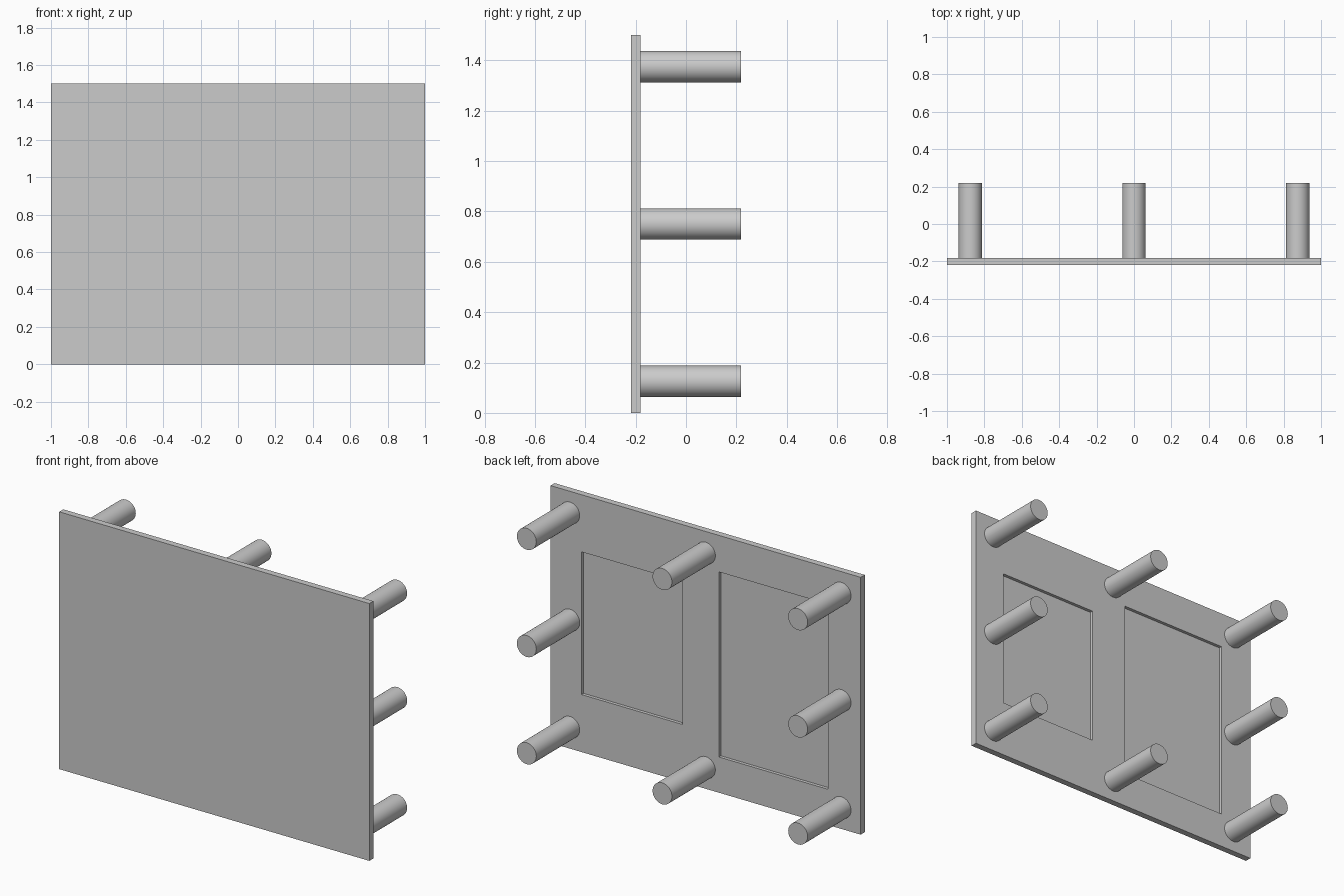
import bpy
from math import pi

cube = bpy.data.objects.get("Cube")
if cube:
    bpy.data.objects.remove(cube, do_unlink=True)

GREY = (0.6, 0.6, 0.6, 1.0)
FRONT, BACK, END = -0.2187, -0.1812, 0.2187   # panel faces and post ends, in y
POCKET_DEPTH = 0.0188
HEIGHT = 1.5

grey = bpy.data.materials.new("plain_grey")
grey.diffuse_color = GREY
grey.use_nodes = True
grey.node_tree.nodes["Principled BSDF"].inputs["Base Color"].default_value = GREY


def box(name, x, y, z):
    """Box from (low, high) ranges on each axis."""
    ranges = (x, y, z)
    bpy.ops.mesh.primitive_cube_add(size=1, location=[(a + b) / 2 for a, b in ranges])
    obj = bpy.context.object
    obj.name = name
    obj.scale = [b - a for a, b in ranges]
    bpy.ops.object.transform_apply(location=True, rotation=False, scale=True)
    obj.data.materials.append(grey)
    return obj


def cut_pocket(panel, x, z):
    """Sink a shallow rectangular pocket into the back of the panel."""
    cutter = box("pocket_cutter", x, (BACK - POCKET_DEPTH, BACK + 0.1), z)
    cutter.hide_render = True
    mod = panel.modifiers.new("pocket", 'BOOLEAN')
    mod.operation = 'DIFFERENCE'
    mod.solver = 'EXACT'
    mod.object = cutter
    bpy.ops.object.select_all(action='DESELECT')
    panel.select_set(True)
    bpy.context.view_layer.objects.active = panel
    bpy.ops.object.modifier_apply(modifier=mod.name)
    bpy.data.objects.remove(cutter, do_unlink=True)


# Flat panel with two recessed pockets in its back
panel = box("panel", (-1, 1), (FRONT, BACK), (0, HEIGHT))
cut_pocket(panel, (0.15, 0.80), (0.335, 1.167))
cut_pocket(panel, (-0.79, -0.085), (0.208, 1.287))

# Round posts around the rim, three by three without the middle one
columns = {"right": -0.875, "middle": 0, "left": 0.875}
rows = {"lower": 0.125, "centre": 0.75, "upper": 1.375}
for side, x in columns.items():
    for level, z in rows.items():
        if side == "middle" and level == "centre":
            continue
        bpy.ops.mesh.primitive_cylinder_add(
            vertices=48, radius=0.0625, depth=END - BACK,
            location=(x, (BACK + END) / 2, z), rotation=(pi / 2, 0, 0))
        post = bpy.context.object
        post.name = f"{level}_{side}_post"
        post.data.materials.append(grey)
        bpy.ops.object.shade_smooth_by_angle()
